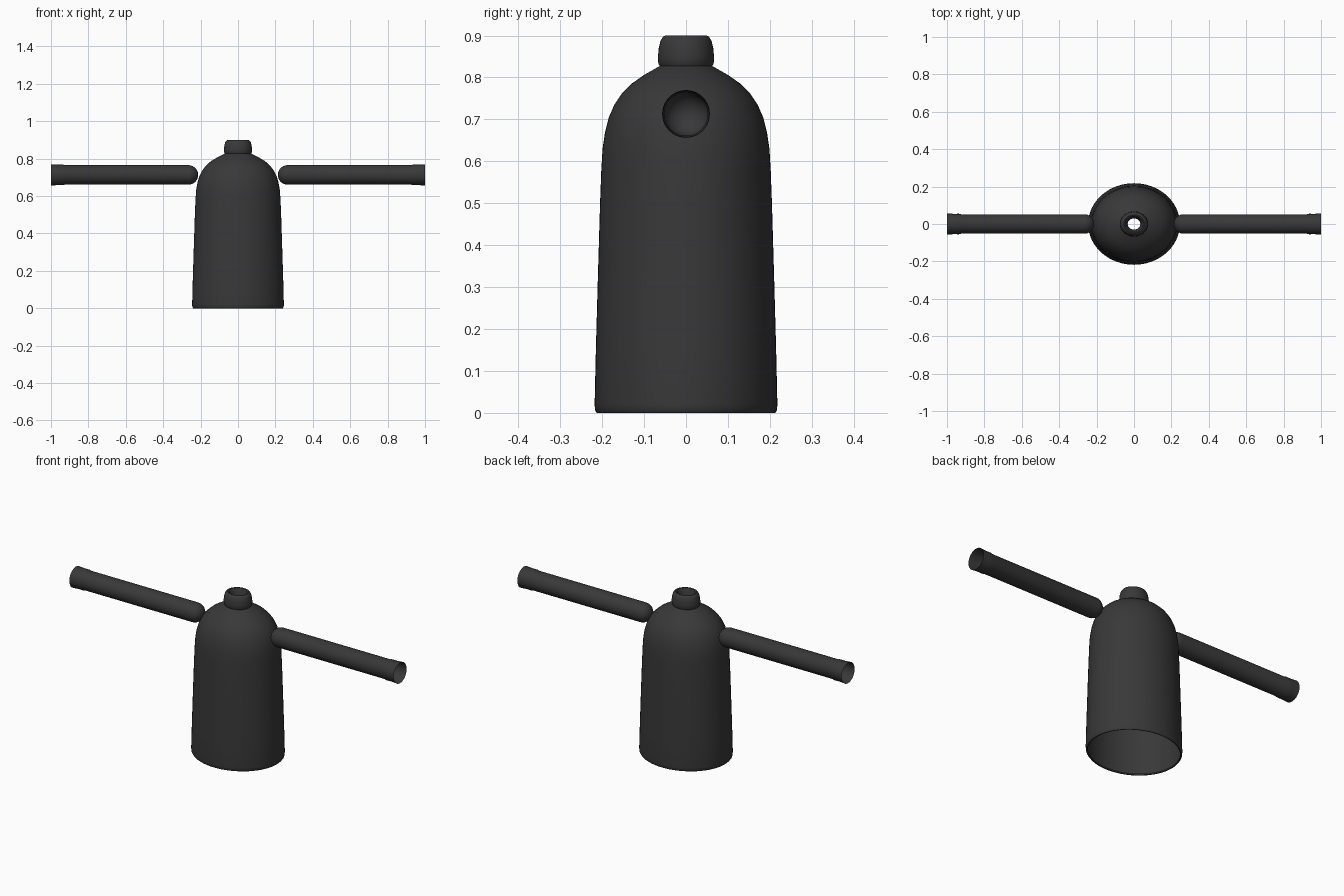
import bpy, bmesh, math
from mathutils import Matrix

cube = bpy.data.objects.get("Cube")
if cube:
    bpy.data.objects.remove(cube, do_unlink=True)

fabric = bpy.data.materials.new("charcoal")
fabric.use_nodes = True
colour = (0.04, 0.04, 0.04, 1)
fabric.diffuse_color = colour
fabric.node_tree.nodes["Principled BSDF"].inputs["Base Color"].default_value = colour


def lathe(name, profile, matrix, segments=64):
    """Spin (radius, height) points around z, then place with a matrix."""
    bm = bmesh.new()
    rings = []
    for r, h in profile:
        if r == 0:
            rings.append([bm.verts.new((0, 0, h))] * segments)
        else:
            rings.append([bm.verts.new((r * math.cos(math.tau * i / segments),
                                        r * math.sin(math.tau * i / segments), h))
                          for i in range(segments)])
    for low, high in zip(rings, rings[1:]):
        for i in range(segments):
            j = (i + 1) % segments
            corners = list(dict.fromkeys((low[i], low[j], high[j], high[i])))
            bm.faces.new(corners)
    bmesh.ops.transform(bm, matrix=matrix, verts=bm.verts)
    mesh = bpy.data.meshes.new(name)
    bm.to_mesh(mesh)
    bm.free()
    mesh.materials.append(fabric)
    obj = bpy.data.objects.new(name, mesh)
    bpy.context.collection.objects.link(obj)
    bpy.ops.object.select_all(action='DESELECT')
    obj.select_set(True)
    bpy.context.view_layer.objects.active = obj
    bpy.ops.object.shade_smooth_by_angle(angle=math.radians(40))
    return obj


# Oval, open-bottomed body with a small turned hem
oval = Matrix.Diagonal((1.125, 1, 1, 1))
lathe("body", [(0.208, 0.008), (0.208, 0.001), (0.213, 0), (0.217, 0.006), (0.218, 0.02),
               (0.215, 0.15), (0.21, 0.33), (0.205, 0.5), (0.202, 0.58), (0.199, 0.63),
               (0.193, 0.67), (0.184, 0.705), (0.171, 0.735), (0.153, 0.762),
               (0.13, 0.785), (0.1, 0.806), (0.065, 0.826), (0.05, 0.832)], oval)

# Rounded collar, open through the middle
lathe("collar", [(0.05, 0.826), (0.062, 0.826), (0.066, 0.833), (0.067, 0.848), (0.065, 0.87),
                 (0.061, 0.887), (0.055, 0.897), (0.049, 0.9), (0.043, 0.898),
                 (0.038, 0.888), (0.034, 0.87), (0.03, 0.845), (0.03, 0.826)], oval)

# Sleeves: domed at the shoulder, open at the cuff
radius, shoulder = 0.052, 0.213
dome = [(radius * math.sin(a), shoulder + radius * (1 - math.cos(a)))
        for a in (math.pi / 2 * k / 10 for k in range(11))]
dome[0] = (0, shoulder)
sleeve = dome + [(radius, 0.925), (0.055, 0.935), (0.0545, 0.965), (0.057, 1.0)]
for side, sign in (("left", 1), ("right", -1)):
    place = Matrix.Translation((0, 0, 0.713)) @ Matrix.Rotation(sign * math.pi / 2, 4, 'Y')
    arm = lathe(side + "_sleeve", sleeve, place, 40)
    arm.data.flip_normals() if arm.data.polygons[0].normal.x * sign > 0 else None
